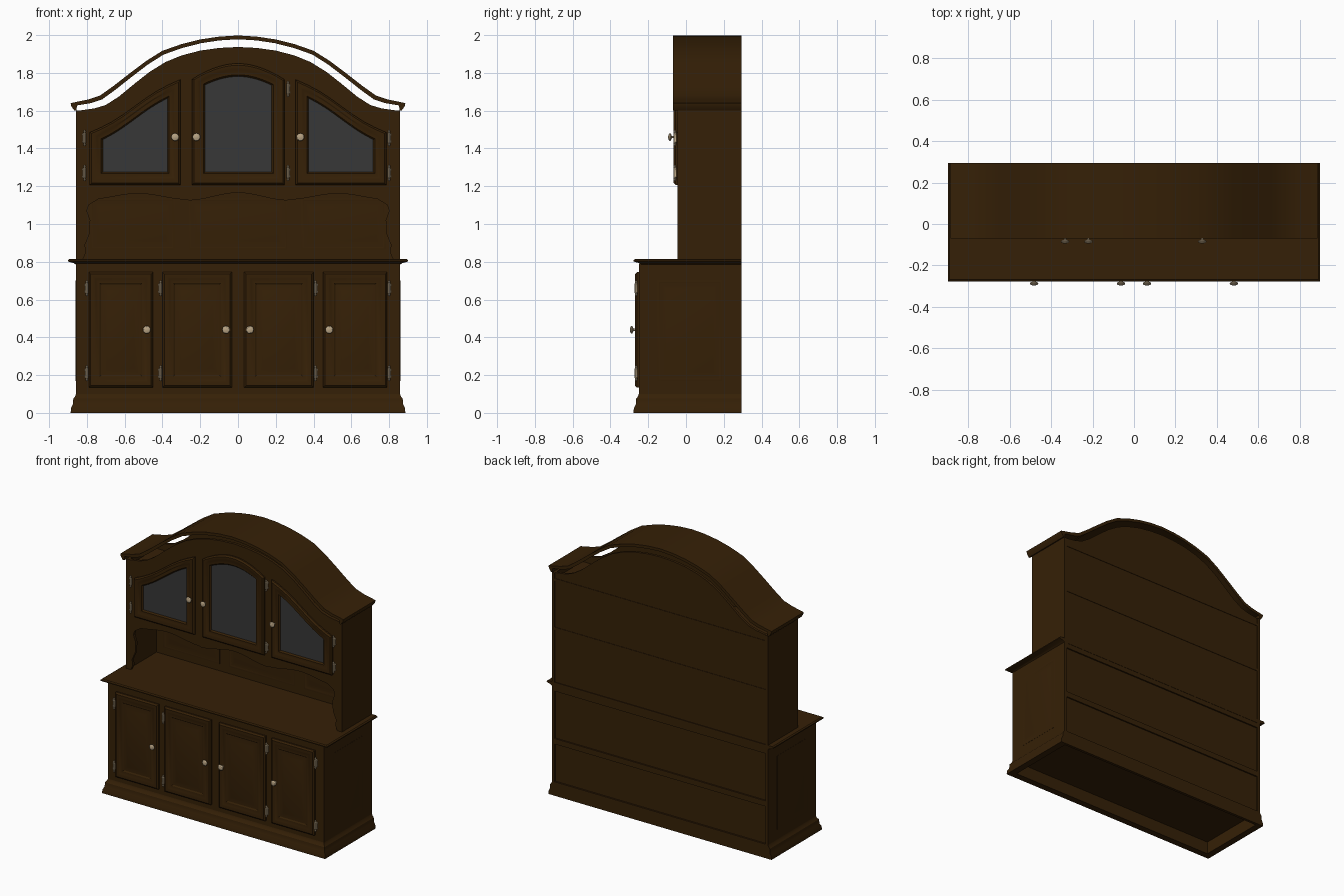
import bpy, bmesh, math

if "Cube" in bpy.data.objects:
    bpy.data.objects.remove(bpy.data.objects["Cube"])


def material(name, rgb, rough=0.6):
    m = bpy.data.materials.new(name)
    m.use_nodes = True
    m.diffuse_color = (*rgb, 1)
    node = m.node_tree.nodes["Principled BSDF"]
    node.inputs["Base Color"].default_value = (*rgb, 1)
    node.inputs["Roughness"].default_value = rough
    return m


WOOD = material("dark wood", (0.036, 0.0145, 0.002))
GLASS = material("grey glass", (0.038, 0.038, 0.038))
METAL = material("aged brass", (0.48, 0.37, 0.23))

W, BACK, FRONT, UP_FRONT = 0.858, 0.295, -0.25, -0.045


def solid(name, rings, mat=WOOD, cap_mat=None):
    """Skin a list of matching point rings, closing both ends."""
    bm = bmesh.new()
    loops = [[bm.verts.new(p) for p in ring] for ring in rings]
    n = len(loops[0])
    for a, b in zip(loops, loops[1:]):
        for i in range(n):
            j = (i + 1) % n
            bm.faces.new((a[i], a[j], b[j], b[i]))
    bm.faces.new(loops[0])
    cap = bm.faces.new(loops[-1])
    if cap_mat:
        cap.material_index = 1
    bmesh.ops.recalc_face_normals(bm, faces=bm.faces)
    me = bpy.data.meshes.new(name)
    bm.to_mesh(me)
    bm.free()
    me.materials.append(mat)
    if cap_mat:
        me.materials.append(cap_mat)
    ob = bpy.data.objects.new(name, me)
    bpy.context.collection.objects.link(ob)
    bpy.ops.object.select_all(action='DESELECT')
    ob.select_set(True)
    bpy.context.view_layer.objects.active = ob
    bpy.ops.object.shade_smooth_by_angle(angle=math.radians(30))
    return ob


def box(name, x0, x1, y0, y1, z0, z1):
    ring = [(x0, y0), (x1, y0), (x1, y1), (x0, y1)]
    return solid(name, [[(x, y, z) for x, y in ring] for z in (z0, z1)])


def plate(name, outline, y0, y1):
    return solid(name, [[(x, y, z) for x, z in outline] for y in (y0, y1)])


def stepped(name, steps, front=FRONT):
    """Moulding round the front and sides: (overhang, height, back)."""
    rings = []
    for o, z, back in steps:
        x, y = W + o, front - o
        rings.append([(-x, y, z), (x, y, z), (x, back, z), (-x, back, z)])
    return solid(name, rings)


def panel(name, u0, u1, v0, top, steps, place, n=1, glass=None):
    """Nested outlines, each (inset, height), under a top edge function."""
    rings = []
    for d, h in steps:
        us = [u1 - d + (u0 - u1 + 2 * d) * i / n for i in range(n + 1)]
        pts = [(u0 + d, v0 + d), (u1 - d, v0 + d)] + [(u, top(u) - d) for u in us]
        rings.append([place(u, v, h) for u, v in pts])
    return solid(name, rings, cap_mat=glass)


def knob(name, x, y, z):
    profile = [(0.012, 0), (0.006, 0.006), (0.006, 0.014), (0.018, 0.019),
               (0.021, 0.024), (0.016, 0.03), (0.006, 0.033)]
    solid(name, [[(x + r * math.cos(t * math.pi / 6), y - d,
                   z + r * math.sin(t * math.pi / 6)) for t in range(12)]
                 for r, d in profile], METAL)


def hinge(name, x, y, z, side):
    """Pin with turned ends, and a small leaf on the door side."""
    profile = [(0.003, -0.042), (0.007, -0.034), (0.005, -0.028), (0.008, -0.024),
               (0.008, 0.024), (0.005, 0.028), (0.007, 0.034), (0.003, 0.042)]
    solid(name, [[(x + r * math.cos(t * math.pi / 4), y - 0.008 + r * math.sin(t * math.pi / 4),
                   z + h) for t in range(8)] for r, h in profile], METAL)
    leaf = [(0, -0.03), (0.014, -0.022), (0.01, -0.008), (0.01, 0.008), (0.014, 0.022), (0, 0.03)]
    solid(name + "_leaf", [[(x + side * a, y - d, z + b) for a, b in leaf]
                           for d in (0, 0.006)], METAL)


# Base cabinet: hollow plinth, closed carcass, ledges on the back
stepped("plinth", [(-0.02, 0.09, 0.275), (-0.02, 0, 0.275), (0.028, 0, BACK), (0.026, 0.025, BACK),
                   (0.016, 0.045, BACK), (0.014, 0.075, BACK), (0.004, 0.088, BACK), (0, 0.1, BACK)])
box("base_carcass", -0.85, 0.85, FRONT, 0.283, 0.09, 0.79)
box("base_shelf_edge", -0.84, 0.84, 0.27, 0.293, 0.37, 0.41)
box("base_back_rail", -0.84, 0.84, 0.27, 0.293, 0.75, 0.79)
stepped("countertop", [(0, 0.785, BACK), (0.012, 0.793, BACK), (0.032, 0.798, BACK),
                       (0.042, 0.802, BACK), (0.042, 0.809, BACK), (0.034, 0.815, BACK)],
        FRONT + 0.015)

DOOR = [(0, -0.004), (0, 0.01), (0.01, 0.02), (0.028, 0.02), (0.036, 0.016), (0.058, 0.016),
        (0.066, 0.011), (0.076, 0.011), (0.1, 0.017)]
SIDE = [(0, -0.004), (0, 0.001), (0.006, 0.002), (0.012, 0), (0.03, 0), (0.045, 0.002)]

for s, side in ((1, "left"), (-1, "right")):
    x0, x1 = sorted((s * W, s * (W - 0.02)))
    box(f"base_side_{side}", x0, x1, FRONT, BACK, 0.09, 0.79)
    panel(f"base_side_panel_{side}", -0.15, 0.19, 0.17, lambda u: 0.7, SIDE,
          lambda u, v, h: (s * (W + h), u, v))
    box(f"hutch_side_{side}", x0, x1, UP_FRONT, BACK, 0.81, 1.6)
    # Base doors with their fittings
    for pos, a, b, knob_x, hinge_x in (("outer", 0.45, 0.79, 0.483, 0.8),
                                       ("inner", 0.033, 0.4, 0.063, 0.41)):
        l, r = sorted((s * a, s * b))
        panel(f"base_door_{pos}_{side}", l, r, 0.135, lambda u: 0.745, DOOR,
              lambda u, v, h: (u, FRONT - h, v))
        knob(f"base_knob_{pos}_{side}", s * knob_x, FRONT - 0.014, 0.44)
        for z in (0.66, 0.21):
            hinge(f"base_hinge_{pos}_{side}", s * hinge_x, FRONT - 0.006, z, s)

# Hutch: arched face board with a scalloped opening below
ARCH = [(0, 1.937), (0.1, 1.932), (0.2, 1.918), (0.3, 1.892), (0.385, 1.857), (0.47, 1.804),
        (0.545, 1.745), (0.63, 1.675), (0.7, 1.63), (0.76, 1.612), (W, 1.598)]
arch_top = [(x, z) for x, z in reversed(ARCH)] + [(-x, z) for x, z in ARCH[1:]]


def valance(x):
    return 1.145 + 0.02 * math.cos(x * math.pi / 0.265) * (1 if abs(x) < 0.27 else 0.8)


stile = [(W, 0.815), (0.82, 0.815), (0.805, 0.85), (0.81, 0.89), (0.785, 0.95),
         (0.782, 1.02), (0.8, 1.07), (0.79, 1.1)]
lower_edge = [(x / 50, valance(x / 50)) for x in range(-37, 38)]
outline = arch_top + [(-x, z) for x, z in stile] + lower_edge + list(reversed(stile))
plate("hutch_face", outline, UP_FRONT, UP_FRONT + 0.02)
plate("hutch_back", arch_top + [(-W, 0.815), (W, 0.815)], 0.272, 0.29)
box("hutch_bottom", -0.84, 0.84, UP_FRONT + 0.02, 0.293, 1.19, 1.21)
box("hutch_shelf", -0.84, 0.84, UP_FRONT + 0.02, 0.293, 1.54, 1.56)

# Raised panels on the back of the display niche
for name, a, b in (("right", -0.78, -0.335), ("middle", -0.26, 0.26), ("left", 0.335, 0.78)):
    panel(f"niche_panel_{name}", a, b, 0.865, lambda u: 1.135, SIDE,
          lambda u, v, h: (u, 0.272 - h, v))

# Glazed doors
GLAZED = [(0, -0.004), (0, 0.01), (0.01, 0.02), (0.03, 0.02), (0.038, 0.016),
          (0.06, 0.016), (0.069, 0.006)]


def on_face(u, v, h):
    return (u, UP_FRONT - h, v)


def centre_top(x):
    t = min(1, abs(x) / 0.245)
    return 1.765 + 0.085 * max(0, math.cos(t * math.pi / 2)) ** 0.9


def side_top(x):
    t = (0.785 - abs(x)) / 0.48
    return 1.485 + 0.28 * t - 0.012 * math.sin(2 * math.pi * t)


panel("hutch_door_middle", -0.243, 0.247, 1.207, centre_top, GLAZED, on_face, 14, GLASS)
panel("hutch_door_right", -0.785, -0.305, 1.207, side_top, GLAZED, on_face, 8, GLASS)
panel("hutch_door_left", 0.305, 0.785, 1.207, side_top, GLAZED, on_face, 8, GLASS)
for name, x in (("right", -0.333), ("middle", -0.22), ("left", 0.33)):
    knob(f"hutch_knob_{name}", x, UP_FRONT - 0.016, 1.46)
for name, x, top, s in (("right", -0.812, 1.455, -1), ("middle", 0.265, 1.715, 1),
                        ("left", 0.8, 1.455, 1)):
    for z in (top, 1.27):
        hinge(f"hutch_hinge_{name}", x, UP_FRONT - 0.006, z, s)

# Crown: a thin arched board standing clear of the face board
CROWN = [(0, 1.998), (0.1, 1.992), (0.2, 1.977), (0.3, 1.952), (0.4, 1.917), (0.485, 1.864),
         (0.57, 1.8), (0.66, 1.73), (0.73, 1.68), (0.79, 1.66), (0.886, 1.64)]
END = [(0.882, 1.622), (0.866, 1.6), (0.856, 1.6), (0.852, 1.628)]
inner = [(x * 0.985, z - 0.02) for x, z in CROWN[:-1]]
top_edge = [(-x, z) for x, z in reversed(CROWN)] + CROWN[1:]
under_edge = END + list(reversed(inner)) + [(-x, z) for x, z in inner[1:] + END[::-1]]
plate("crown", top_edge + under_edge, -0.07, BACK)
